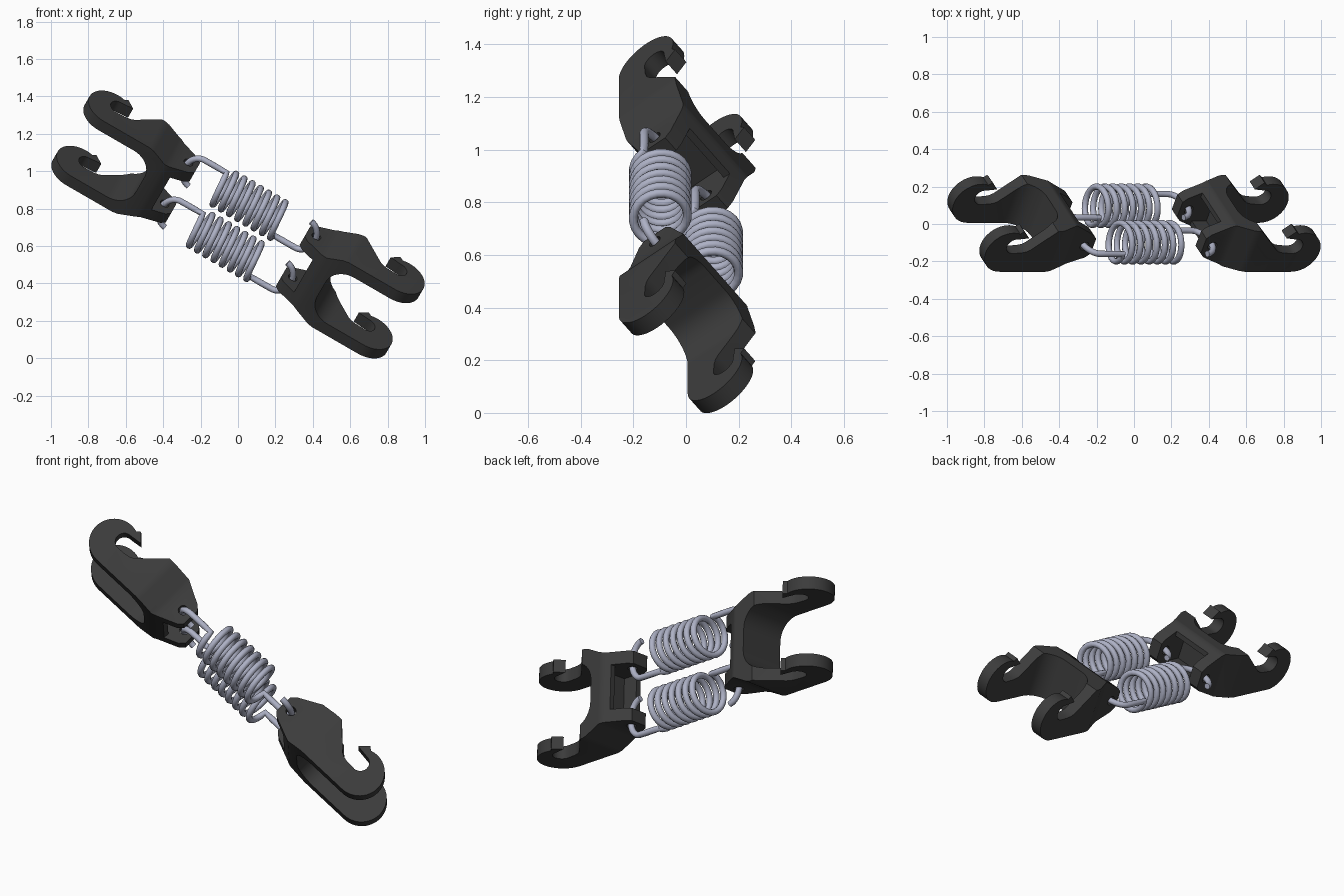
import bpy, bmesh, math
from math import cos, sin, pi, radians
from mathutils import Matrix, Vector

if "Cube" in bpy.data.objects:
    bpy.data.objects.remove(bpy.data.objects["Cube"])

# Local frame: X along the springs, Z from one spring to the other, Y the way the hooks curl
POSE = (Matrix.Translation((0, 0, 0.715)) @ Matrix.Rotation(radians(30), 4, 'Y')
        @ Matrix.Rotation(radians(37.5), 4, 'X'))


def material(name, rgb):
    m = bpy.data.materials.new(name)
    m.diffuse_color = (*rgb, 1)
    m.use_nodes = True
    m.node_tree.nodes["Principled BSDF"].inputs["Base Color"].default_value = m.diffuse_color
    return m


DARK = material("dark_plastic", (0.045, 0.045, 0.045))
STEEL = material("steel", (0.42, 0.44, 0.56))


def arc(cx, cy, r, a0, a1, n):
    return [(cx + r * cos(radians(a0 + (a1 - a0) * i / n)),
             cy + r * sin(radians(a0 + (a1 - a0) * i / n))) for i in range(n + 1)]


def prism(name, pts, axis, lo, hi):
    """Extrude a closed outline along Y (points are x,z) or Z (points are x,y)."""
    place = (lambda p, h: (p[0], h, p[1])) if axis == 'Y' else (lambda p, h: (p[0], p[1], h))
    bm = bmesh.new()
    face = bm.faces.new([bm.verts.new(place(p, lo)) for p in pts])
    ext = bmesh.ops.extrude_face_region(bm, geom=[face])
    verts = [g for g in ext["geom"] if isinstance(g, bmesh.types.BMVert)]
    bmesh.ops.translate(bm, verts=verts, vec=Vector(place((0, 0), hi - lo)))
    bmesh.ops.recalc_face_normals(bm, faces=bm.faces)
    me = bpy.data.meshes.new(name)
    bm.to_mesh(me)
    bm.free()
    ob = bpy.data.objects.new(name, me)
    bpy.context.collection.objects.link(ob)
    return ob


def activate(ob):
    bpy.ops.object.select_all(action='DESELECT')
    ob.select_set(True)
    bpy.context.view_layer.objects.active = ob


def boolean(ob, tool, operation):
    mod = ob.modifiers.new("bool", 'BOOLEAN')
    mod.operation, mod.object, mod.solver = operation, tool, 'EXACT'
    activate(ob)
    bpy.ops.object.modifier_apply(modifier=mod.name)
    bpy.data.objects.remove(tool, do_unlink=True)


# Hook bracket seen from the side: tapered neck, shoulder and curled hook
HX = 0.90
side = [(0.34, 0.05), (0.34, -0.05), (0.365, -0.075), (0.50, -0.13)]
side += arc(HX, 0, 0.13, -90, 108, 26)
side += [(HX - 0.06, 0.14), (HX - 0.105, 0.095)]
side += arc(HX - 0.035, 0.04, 0.047, 95, -100, 14)
side += [(HX - 0.09, -0.004), (HX - 0.12, 0.003), (HX - 0.14, 0.015),
         (HX - 0.27, 0.14), (0.49, 0.14), (0.365, 0.075)]

# Same bracket seen across: two arms joined by a web with a rounded throat
half = [(0.44, 0.125), (0.33, 0.125), (0.33, 0.195), (0.47, 0.195), (0.50, 0.202),
        (0.585, 0.243), (0.615, 0.25), (1.05, 0.25), (1.05, 0.18)]
half += arc(0.68, 0.06, 0.12, 90, 180, 10)
across = half + [(x, -z) for x, z in reversed(half)]

bracket = prism("right_hook_bracket", across, 'Y', -0.3, 0.3)
boolean(bracket, prism("side_cutter", side, 'Z', -0.4, 0.4), 'INTERSECT')

# Pocket in the web and the spring holes in the neck
pocket = [(0.40, -0.125), (0.53, -0.125), (0.53, 0.125), (0.40, 0.125)]
boolean(bracket, prism("pocket_cutter", pocket, 'Y', -0.075, 0.085), 'DIFFERENCE')
boolean(bracket, prism("hole_cutter", arc(0.395, 0, 0.026, 0, 345, 23), 'Z', -0.4, 0.4),
        'DIFFERENCE')
bracket.data.materials.clear()
bracket.data.materials.append(DARK)
activate(bracket)
bpy.ops.object.shade_smooth_by_angle(angle=radians(28))
bracket.matrix_world = POSE

other = bracket.copy()
other.data = bracket.data.copy()
other.name = "left_hook_bracket"
bpy.context.collection.objects.link(other)
other.matrix_world = POSE @ Matrix.Rotation(pi, 4, 'Y')

# Spring path: coil with a hooked wire end at both sides
R, LEN, TURNS, STEPS = 0.103, 0.19, 7.5, 24
end = [(-0.325 + 0.075 * cos(radians(a)), 0, 0.103 * sin(radians(a)))
       for a in range(265, 89, -12)]
end += [(-0.29, 0, R), (-0.24, 0, R)]
N = int(TURNS * STEPS)
coil = [(-LEN + 2 * LEN * i / N, -R * sin(2 * pi * i / STEPS), R * cos(2 * pi * i / STEPS))
        for i in range(N + 1)]
path = end + coil + [(-x, y, -z) for x, y, z in reversed(end)]

for name, z in (("upper_spring", 0.16), ("lower_spring", -0.16)):
    cu = bpy.data.curves.new(name, 'CURVE')
    cu.dimensions = '3D'
    cu.bevel_depth, cu.bevel_resolution, cu.use_fill_caps = 0.017, 3, True
    sp = cu.splines.new('POLY')
    sp.points.add(len(path) - 1)
    for p, co in zip(sp.points, path):
        p.co = (*co, 1)
    cu.materials.append(STEEL)
    ob = bpy.data.objects.new(name, cu)
    bpy.context.collection.objects.link(ob)
    ob.matrix_world = POSE @ Matrix.Translation((0, 0, z))
    activate(ob)
    bpy.ops.object.convert(target='MESH')
    bpy.ops.object.shade_smooth_by_angle(angle=radians(50))
